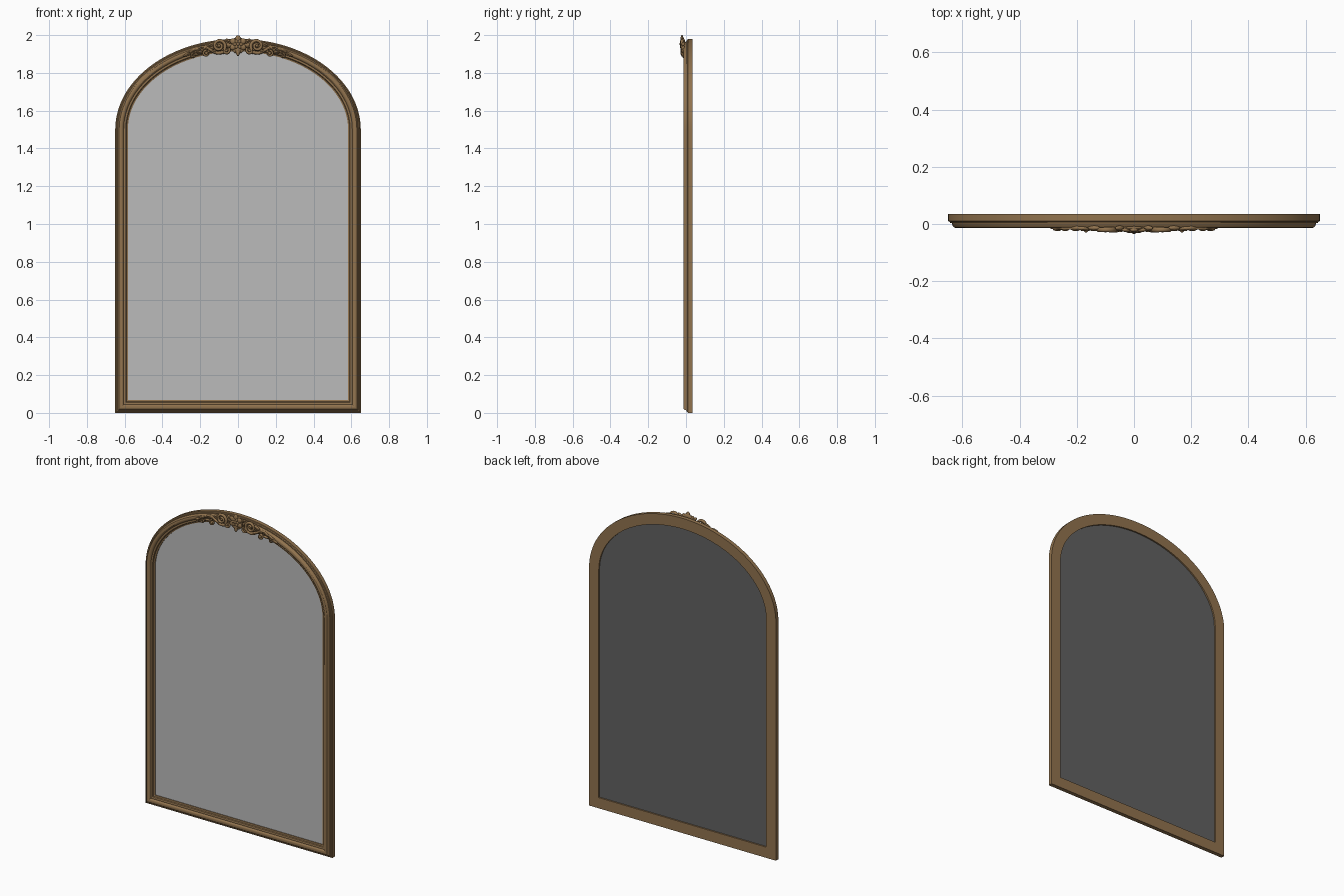
import bpy, bmesh, math
from mathutils import Vector, Matrix

if "Cube" in bpy.data.objects:
    bpy.data.objects.remove(bpy.data.objects["Cube"])

def material(name, rgb):
    m = bpy.data.materials.new(name)
    m.diffuse_color = (*rgb, 1)
    m.use_nodes = True
    m.node_tree.nodes["Principled BSDF"].inputs["Base Color"].default_value = m.diffuse_color
    return m

GOLD = material("antique gold", (0.283, 0.171, 0.076))
GLASS = material("mirror silver", (0.50, 0.50, 0.50))
BACK = material("backing grey", (0.12, 0.12, 0.12))

def finish(name, bm, mats, angle=35, mirror=False):
    bmesh.ops.recalc_face_normals(bm, faces=bm.faces)
    me = bpy.data.meshes.new(name)
    bm.to_mesh(me)
    bm.free()
    ob = bpy.data.objects.new(name, me)
    bpy.context.collection.objects.link(ob)
    for m in mats:
        me.materials.append(m)
    if mirror:
        ob.modifiers.new("mirror", 'MIRROR')
    bpy.ops.object.select_all(action='DESELECT')
    ob.select_set(True)
    bpy.context.view_layer.objects.active = ob
    bpy.ops.object.shade_smooth_by_angle(angle=math.radians(angle))
    return ob

# Arched outline, moved inward by d, with mitred lower corners
def outline(d, n=64):
    a, b = 0.65 - d, 0.48 - d
    pts = [(-a, d), (a, d)]
    for i in range(n + 1):
        t = math.pi * i / n
        pts.append((a * math.cos(t), 1.5 + b * math.sin(t)))
    return pts

# Moulded frame: profile of (inward offset, y) swept around the outline
profile = [(0, 0.035), (0, 0.010), (0.005, 0.008), (0.008, 0.003), (0.013, 0.003),
           (0.016, -0.006), (0.021, -0.012), (0.028, -0.0145), (0.036, -0.0135),
           (0.042, -0.009), (0.045, -0.003), (0.051, -0.004), (0.056, -0.002),
           (0.059, 0.004), (0.067, 0.007), (0.067, 0.035)]
bm = bmesh.new()
loops = [[bm.verts.new((x, y, z)) for x, z in outline(d)] for d, y in profile]
for A, B in zip(loops, loops[1:] + loops[:1]):
    for i in range(len(A)):
        j = (i + 1) % len(A)
        bm.faces.new((A[i], A[j], B[j], B[i]))
finish("frame", bm, [GOLD], 30)

# Mirror pane and its backing board
def pane(name, y0, y1, mat):
    bm = bmesh.new()
    f = bm.faces.new([bm.verts.new((x, y0, z)) for x, z in outline(0.064)])
    ext = bmesh.ops.extrude_face_region(bm, geom=[f])["geom"]
    bmesh.ops.translate(bm, vec=(0, y1 - y0, 0),
                        verts=[v for v in ext if isinstance(v, bmesh.types.BMVert)])
    finish(name, bm, [mat])

pane("mirror_glass", 0.012, 0.018, GLASS)
pane("backing_board", 0.0182, 0.026, BACK)

# Carving helpers, working in the (x, z) plane
def blob(bm, x, y, z, sx, sy, sz, ang=0):
    m = (Matrix.Translation((x, y, z)) @ Matrix.Rotation(-ang, 4, 'Y')
         @ Matrix.Diagonal((sx, sy, sz, 1)))
    bmesh.ops.create_uvsphere(bm, u_segments=14, v_segments=8, radius=1, matrix=m)

def tube(bm, pts, r0, r1, y, depth=1.0, sides=10):
    P = [Vector((p[0], 0, p[1])) for p in pts]
    rings = []
    for i, p in enumerate(P):
        t = (P[min(i + 1, len(P) - 1)] - P[max(i - 1, 0)]).normalized()
        nrm = Vector((-t.z, 0, t.x))
        r = r0 + (r1 - r0) * i / (len(P) - 1)
        rings.append([bm.verts.new(p + nrm * r * math.cos(a)
                                   + Vector((0, y + depth * r * math.sin(a), 0)))
                      for a in (2 * math.pi * k / sides for k in range(sides))])
    for A, B in zip(rings, rings[1:]):
        for k in range(sides):
            j = (k + 1) % sides
            bm.faces.new((A[k], A[j], B[j], B[k]))
    bm.faces.new(rings[0])
    bm.faces.new(rings[-1])

def spiral(cx, cz, r0, r1, a0, a1, n=30):
    return [(cx + (r0 + (r1 - r0) * i / n) * math.cos(math.radians(a0 + (a1 - a0) * i / n)),
             cz + (r0 + (r1 - r0) * i / n) * math.sin(math.radians(a0 + (a1 - a0) * i / n)))
            for i in range(n + 1)]

def smooth(pts, n=8):
    out = []
    q = [pts[0]] + pts + [pts[-1]]
    for p0, p1, p2, p3 in zip(q, q[1:], q[2:], q[3:]):
        for i in range(n):
            t = i / n
            out.append(tuple(0.5 * (2*b + (c - a)*t + (2*a - 5*b + 4*c - d)*t*t
                                    + (3*b - a - 3*c + d)*t**3)
                             for a, b, c, d in zip(p0, p1, p2, p3)))
    return out + [pts[-1]]

# Central flower
bm = bmesh.new()
fz = 1.952
for k in range(6):
    a = math.pi / 2 + k * math.pi / 3
    blob(bm, 0.028 * math.cos(a), -0.021, fz + 0.028 * math.sin(a), 0.020, 0.008, 0.015, a)
    a += math.pi / 6
    blob(bm, 0.016 * math.cos(a), -0.026, fz + 0.016 * math.sin(a), 0.011, 0.006, 0.008, a)
blob(bm, 0, -0.027, fz, 0.009, 0.008, 0.009)
blob(bm, 0, -0.016, fz - 0.006, 0.042, 0.009, 0.044)
blob(bm, 0, -0.020, 1.908, 0.011, 0.009, 0.019)
finish("crest_flower", bm, [GOLD], 50)

# Scrolls beside the flower
bm = bmesh.new()
tube(bm, spiral(0.100, 1.943, 0.034, 0.007, 215, -330, 40), 0.009, 0.006, -0.020, 1.1)
tube(bm, spiral(0.062, 1.918, 0.018, 0.005, 130, 560), 0.007, 0.005, -0.020, 1.2)
tube(bm, spiral(0.168, 1.903, 0.017, 0.005, 100, -330), 0.006, 0.005, -0.018, 1.2)
tube(bm, spiral(0.236, 1.893, 0.013, 0.004, 100, -300), 0.005, 0.004, -0.013, 1.2)
tube(bm, smooth([(0.07, 1.912), (0.11, 1.906), (0.145, 1.922), (0.18, 1.940),
                 (0.22, 1.925), (0.255, 1.912), (0.290, 1.888)]), 0.010, 0.003, -0.015)
for x, z in ((0.100, 1.943), (0.062, 1.918), (0.168, 1.903)):
    blob(bm, x, -0.021, z, 0.008, 0.009, 0.008)
finish("crest_scrolls", bm, [GOLD], 50, True)

# Acanthus leaves trailing down the arch
bm = bmesh.new()
for x, z, s, deg in ((0.140, 1.950, 0.024, -25), (0.128, 1.915, 0.020, 20),
                     (0.172, 1.932, 0.022, 10), (0.205, 1.930, 0.022, -35),
                     (0.203, 1.908, 0.018, -5), (0.240, 1.915, 0.020, -30),
                     (0.268, 1.897, 0.020, -20), (0.050, 1.968, 0.020, 40)):
    a = math.radians(deg)
    blob(bm, x, -0.014, z, s, 0.0085, s * 0.42, a)
    blob(bm, x, -0.019, z, s * 0.8, 0.006, s * 0.12, a)
finish("crest_leaves", bm, [GOLD], 50, True)
